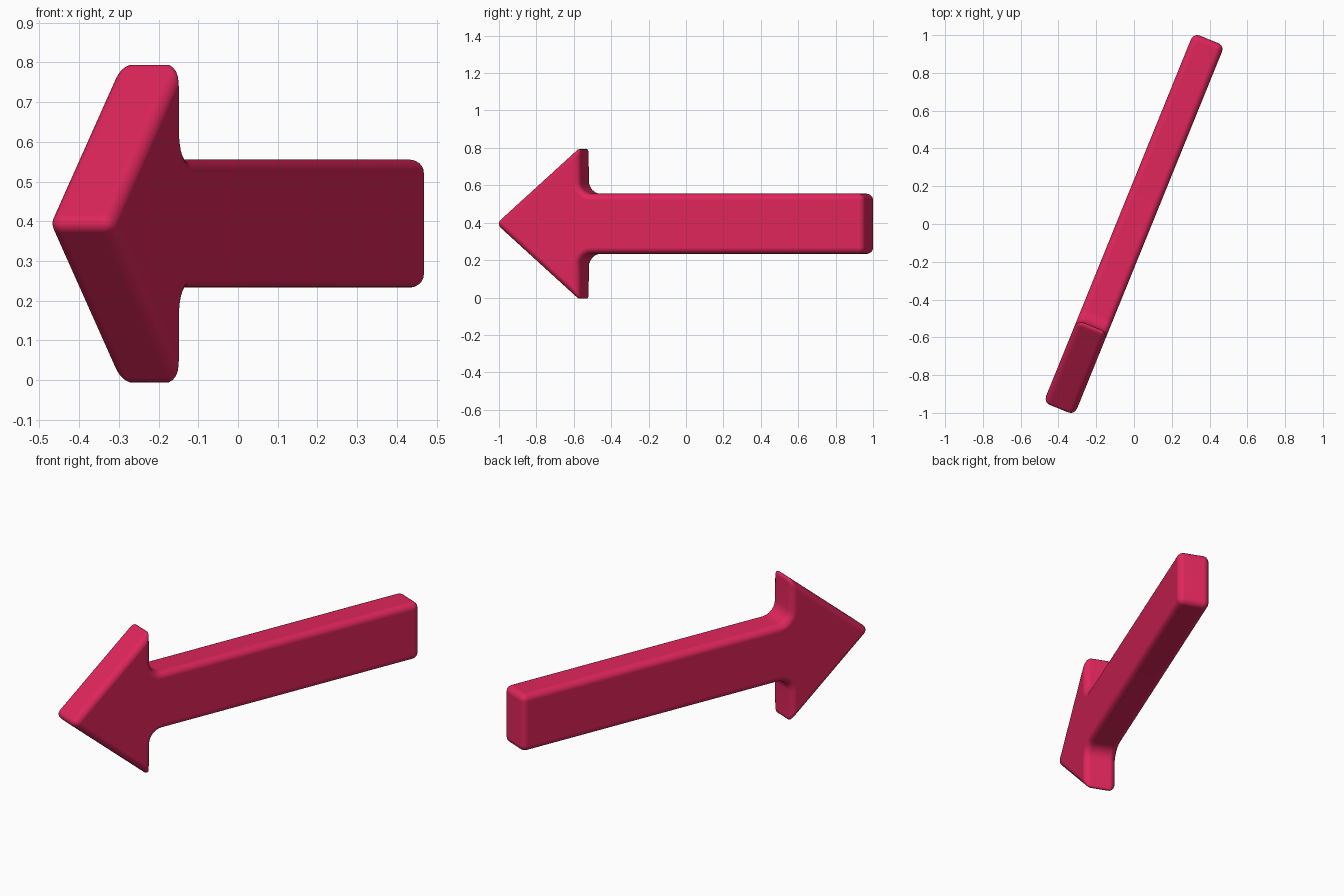
import bpy, bmesh, math
from mathutils import Matrix, Vector

cube = bpy.data.objects.get("Cube")
if cube:
    bpy.data.objects.remove(cube)

# Main sizes
TAIL, BASE, TIP = 1.055, -0.585, -1.071
SHAFT, WING, THICK = 0.161, 0.412, 0.177
FILLET, EDGE = 0.07, 0.035
CENTRE_Z = 0.394

# Crimson material
red = bpy.data.materials.new("crimson")
red.use_nodes = True
colour = (0.74, 0.019, 0.105, 1)
red.diffuse_color = colour
red.node_tree.nodes["Principled BSDF"].inputs["Base Color"].default_value = colour

# Upper half of the outline: tail, filleted inner corner, wing
upper = [(TAIL, SHAFT)]
for i in range(7):
    a = math.radians(-90 - 15 * i)
    upper.append((BASE + FILLET + FILLET * math.cos(a),
                  SHAFT + FILLET + FILLET * math.sin(a)))
upper.append((BASE, WING))
outline = upper + [(TIP, 0)] + [(u, -z) for u, z in reversed(upper)]

# Extrude the outline into a plate
bm = bmesh.new()
face = bm.faces.new([bm.verts.new((u, -THICK / 2, z)) for u, z in outline])
ext = bmesh.ops.extrude_face_region(bm, geom=[face])
verts = [g for g in ext["geom"] if isinstance(g, bmesh.types.BMVert)]
bmesh.ops.translate(bm, vec=Vector((0, THICK, 0)), verts=verts)
bmesh.ops.recalc_face_normals(bm, faces=bm.faces)

# Turn it to point forward and lift it onto the ground
turn = Matrix.Rotation(math.radians(67.9), 4, "Z")
bm.transform(Matrix.Translation((0, 0, CENTRE_Z)) @ turn)
mesh = bpy.data.meshes.new("arrow")
bm.to_mesh(mesh)
bm.free()
mesh.materials.append(red)
arrow = bpy.data.objects.new("arrow", mesh)
bpy.context.collection.objects.link(arrow)

# Soft rounded edges
for p in mesh.polygons:
    p.use_smooth = True
bevel = arrow.modifiers.new("soft_edges", "BEVEL")
bevel.width = EDGE
bevel.segments = 5
bevel.limit_method = "ANGLE"
bevel.angle_limit = math.radians(30)
bevel.use_clamp_overlap = False
bevel.harden_normals = True
